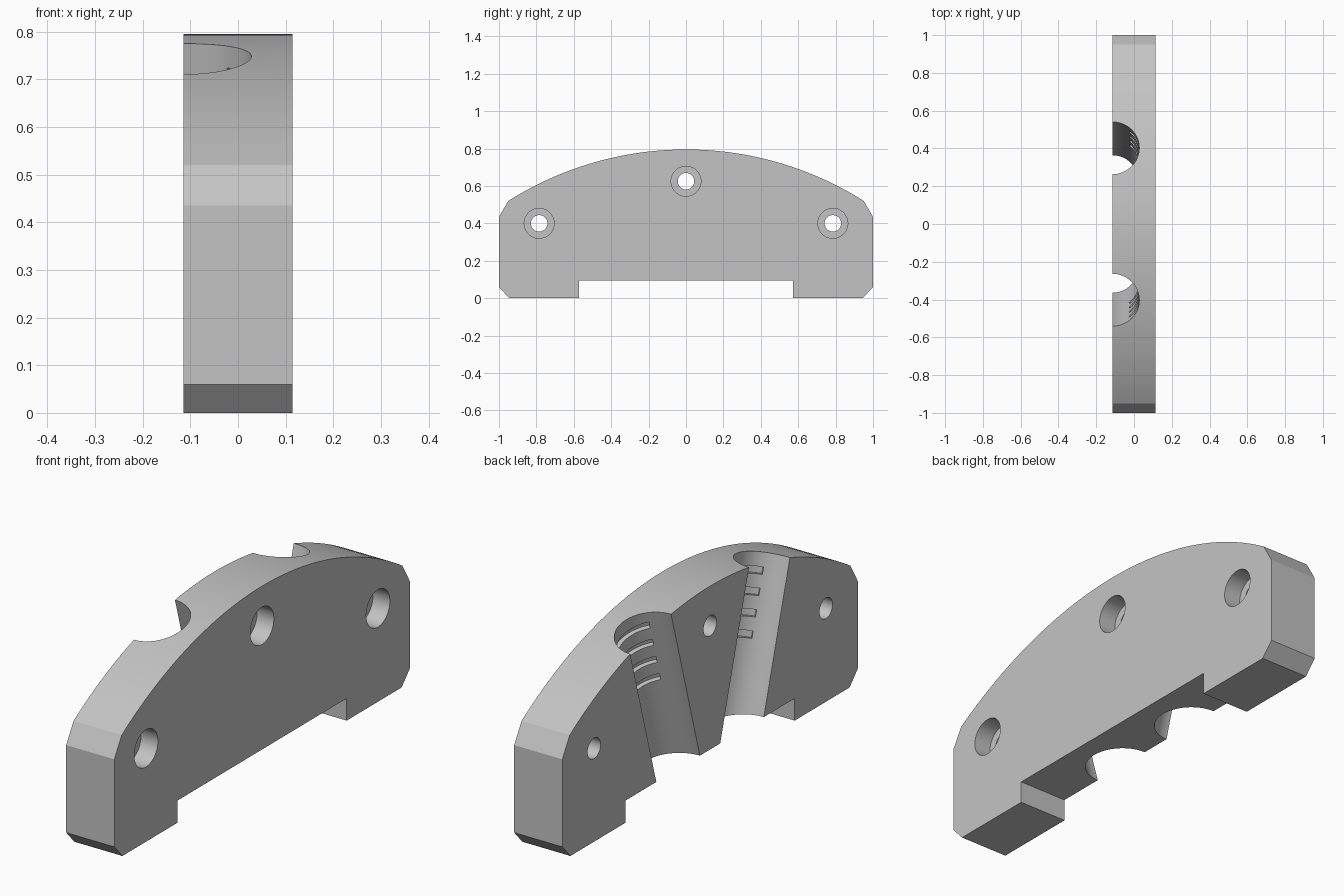
import bpy, bmesh, math
from mathutils import Matrix, Vector

cube = bpy.data.objects.get("Cube")
if cube:
    bpy.data.objects.remove(cube, do_unlink=True)

HALF = 0.114                      # half thickness of the plate
TILT = math.radians(16)           # lean of the two channels
CHANNEL_R = 0.142

grey = bpy.data.materials.new("plain grey")
grey.use_nodes = True
grey.diffuse_color = (0.55, 0.55, 0.55, 1)
grey.node_tree.nodes["Principled BSDF"].inputs["Base Color"].default_value = grey.diffuse_color


def prism(name, points, low, high, matrix):
    """Extrude a 2D outline from low to high along local z, then place it."""
    bm = bmesh.new()
    face = bm.faces.new([bm.verts.new((x, y, low)) for x, y in points])
    top = bmesh.ops.extrude_face_region(bm, geom=[face])["geom"]
    moved = [v for v in top if isinstance(v, bmesh.types.BMVert)]
    bmesh.ops.translate(bm, verts=moved, vec=(0, 0, high - low))
    bmesh.ops.transform(bm, matrix=matrix, verts=bm.verts)
    bmesh.ops.recalc_face_normals(bm, faces=bm.faces)
    mesh = bpy.data.meshes.new(name)
    bm.to_mesh(mesh)
    bm.free()
    obj = bpy.data.objects.new(name, mesh)
    bpy.context.collection.objects.link(obj)
    mesh.materials.append(grey)
    return obj


def arc(radius, start, end, steps):
    angles = [math.radians(start + (end - start) * i / steps) for i in range(steps + 1)]
    return [(radius * math.cos(a), radius * math.sin(a)) for a in angles]


def circle(radius, sides):
    step = 360 / sides
    return arc(radius, step / 2, 360 - step / 2, sides - 1)


def cut(target, cutter):
    cutter.hide_render = True
    mod = target.modifiers.new("cut", "BOOLEAN")
    mod.operation = "DIFFERENCE"
    mod.solver = "EXACT"
    mod.object = cutter
    bpy.context.view_layer.objects.active = target
    bpy.ops.object.modifier_apply(modifier=mod.name)
    bpy.data.objects.remove(cutter, do_unlink=True)


# Outlines drawn in y and z, extruded along x
side_on = Matrix(((0, 0, 1, 0), (1, 0, 0, 0), (0, 1, 0, 0), (0, 0, 0, 1)))

# Arched plate with chamfered corners and a wide relief underneath
half = [(0.573, 0.095), (0.573, 0), (0.945, 0), (1, 0.06), (1, 0.435)]
crown_z, end_y, end_z = 0.795, 0.95, 0.52
drop = crown_z - end_z
crown_r = (end_y ** 2 + drop ** 2) / (2 * drop)
sweep = math.degrees(math.asin(end_y / crown_r))
crown = [(y, z + crown_z - crown_r) for y, z in arc(crown_r, 90 - sweep, 90 + sweep, 48)]
outline = half + crown + [(-y, z) for y, z in reversed(half)]
plate = prism("arched_plate", outline, -HALF, HALF, side_on)

# Bolt holes with counterbores on the +x face
for y, z in ((-0.785, 0.4), (0, 0.625), (0.785, 0.4)):
    place = Matrix.Translation((0, y, z)) @ side_on
    cut(plate, prism("bolt_hole", circle(0.044, 40), -0.3, 0.3, place))
    cut(plate, prism("counterbore", circle(0.08, 48), HALF - 0.08, 0.3, place))

# Leaning half-round channels on the -x face, each with four short slots
slot_outline = arc(CHANNEL_R + 0.02, -50, 50, 20) + arc(CHANNEL_R - 0.03, 50, -50, 20)
for side in (-1, 1):
    place = (Matrix.Translation((-HALF, side * 0.384, 0.68))
             @ Matrix.Rotation(-side * TILT, 4, "X"))
    cut(plate, prism("channel", circle(CHANNEL_R, 64), -1, 0.5, place))
    for i in range(4):
        middle = -0.0857 * i
        cut(plate, prism("slot", slot_outline, middle - 0.015, middle + 0.015, place))

# Smooth the round walls and keep the corners sharp
bpy.ops.object.select_all(action="DESELECT")
plate.select_set(True)
bpy.context.view_layer.objects.active = plate
bpy.ops.object.shade_smooth_by_angle(angle=math.radians(20))
